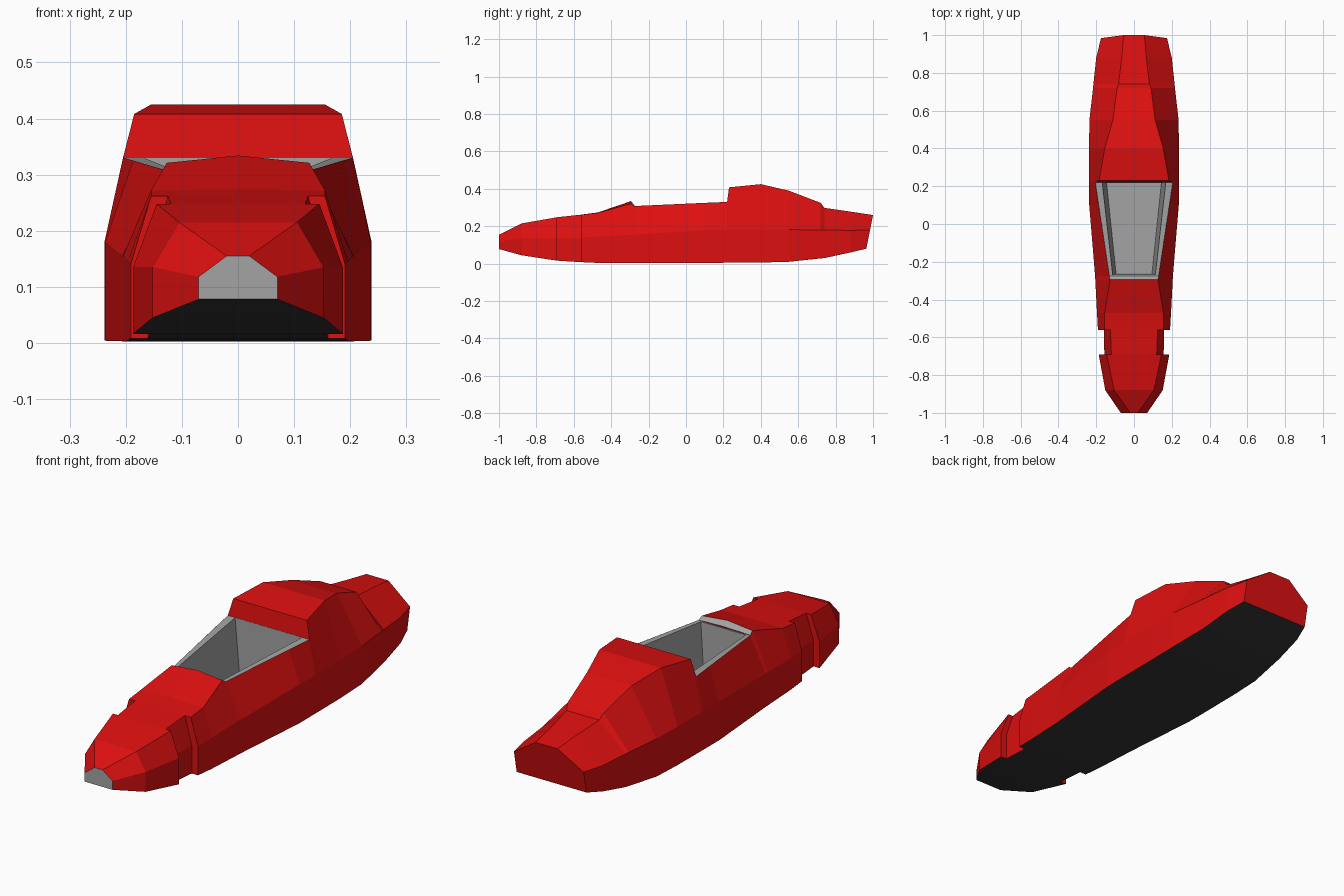
import bpy

if "Cube" in bpy.data.objects:
    bpy.data.objects.remove(bpy.data.objects["Cube"], do_unlink=True)


def make_material(name, color):
    mat = bpy.data.materials.new(name)
    mat.use_nodes = True
    mat.diffuse_color = (*color, 1)
    mat.node_tree.nodes["Principled BSDF"].inputs["Base Color"].default_value = (*color, 1)
    return mat


RED, GREY, DARK = range(3)
materials = [
    make_material("red paint", (0.72, 0.005, 0.005)),
    make_material("grey trim", (0.37, 0.37, 0.37)),
    make_material("dark underside", (0.035, 0.035, 0.035)),
]


def make_object(name, verts, faces, slots):
    mesh = bpy.data.meshes.new(name)
    mesh.from_pydata(verts, [], faces)
    for mat in materials:
        mesh.materials.append(mat)
    for poly, slot in zip(mesh.polygons, slots):
        poly.material_index = slot
    obj = bpy.data.objects.new(name, mesh)
    bpy.context.collection.objects.link(obj)
    return obj


# Hull sections: y, side half width, bottom z, side crease z,
# top half width, top edge z, top centre z
SECTIONS = [
    (-1, .07, .078, .118, .02, .155, .155),
    (-.88, .152, .045, .135, .105, .215, .215),
    (-.69, .187, .016, .135, .145, .248, .248),
    (-.69, .157, .016, .135, .12, .248, .248),
    (-.56, .16, .008, .135, .125, .262, .262),
    (-.56, .191, .008, .14, .155, .262, .262),
    (-.47, .196, .004, .145, .155, .272, .274),
    (-.295, .205, .003, .155, .127, .321, .334),
    (-.275, .206, .003, .155, .13, .308, .312),
    (.1, .237, .004, .18, .187, .325, .325),
    (.22, .238, .005, .18, .205, .33, .33),
    (.23, .238, .005, .18, .185, .408, .408),
    (.4, .238, .006, .18, .155, .425, .425),
    (.55, .236, .01, .182, .112, .39, .39),
    (.72, .217, .028, .18, .09, .325, .325),
    (.74, .215, .03, .18, .082, .298, .298),
    (.88, .2, .06, .178, .065, .278, .278),
    (1, .175, .08, .18, .055, .26, .26),
]
WINDSCREEN, RIM_FRONT, RIM_BACK = 7, 8, 10
LAST = len(SECTIONS) - 1
TAIL_SLOPE = 0.2


def section_ring(index):
    y, side, bottom, crease, top, edge, centre = SECTIONS[index]
    half = [(side, bottom), (side, crease), (top, edge)]
    outline = half + [(0, centre)] + [(-x, z) for x, z in reversed(half)]
    slope = TAIL_SLOPE if index == LAST else 0
    return [(x, y + slope * (z - edge), z) for x, z in outline]


def build_hull():
    rings = [section_ring(i) for i in range(len(SECTIONS))]
    n = len(rings[0])
    verts = [v for ring in rings for v in ring]
    faces, slots = [], []
    for i in range(LAST):
        for j in range(n):
            on_top = j in (2, 3)
            # Leave the cockpit opening free
            if on_top and RIM_FRONT <= i < RIM_BACK:
                continue
            k = (j + 1) % n
            faces.append((i * n + j, (i + 1) * n + j, (i + 1) * n + k, i * n + k))
            if j == n - 1:
                slots.append(DARK)
            else:
                slots.append(GREY if on_top and i == WINDSCREEN else RED)
    # Nose plate and tail plate
    faces.append(tuple(range(n)))
    slots.append(GREY)
    faces.append(tuple(reversed(range(LAST * n, LAST * n + n))))
    slots.append(RED)
    return make_object("hull", verts, faces, slots)


def build_cockpit():
    def ring(front, front_y, front_z, back, back_y, back_z):
        # Counter-clockwise from above, with points beside the bend in the hull
        mid_y = SECTIONS[RIM_FRONT + 1][0]
        t = (mid_y - front_y) / (back_y - front_y)
        mid = front + (back - front) * t
        mid_z = front_z + (back_z - front_z) * t
        right = [(front, front_y, front_z), (mid, mid_y, mid_z), (back, back_y, back_z)]
        return right + [(-x, y, z) for x, y, z in reversed(right)]

    rings = [
        ring(.13, -.275, .308, .205, .22, .33),
        ring(.113, -.268, .308, .168, .219, .33),
        ring(.095, -.262, .08, .145, .218, .08),
    ]
    n = len(rings[0])
    verts = [v for r in rings for v in r]
    faces = [(i * n + j, i * n + (j + 1) % n, (i + 1) * n + (j + 1) % n, (i + 1) * n + j)
             for i in range(len(rings) - 1) for j in range(n)]
    faces.append(tuple(range(len(verts) - n, len(verts))))
    return make_object("cockpit_tub", verts, faces, [GREY] * len(faces))


build_hull()
build_cockpit()
